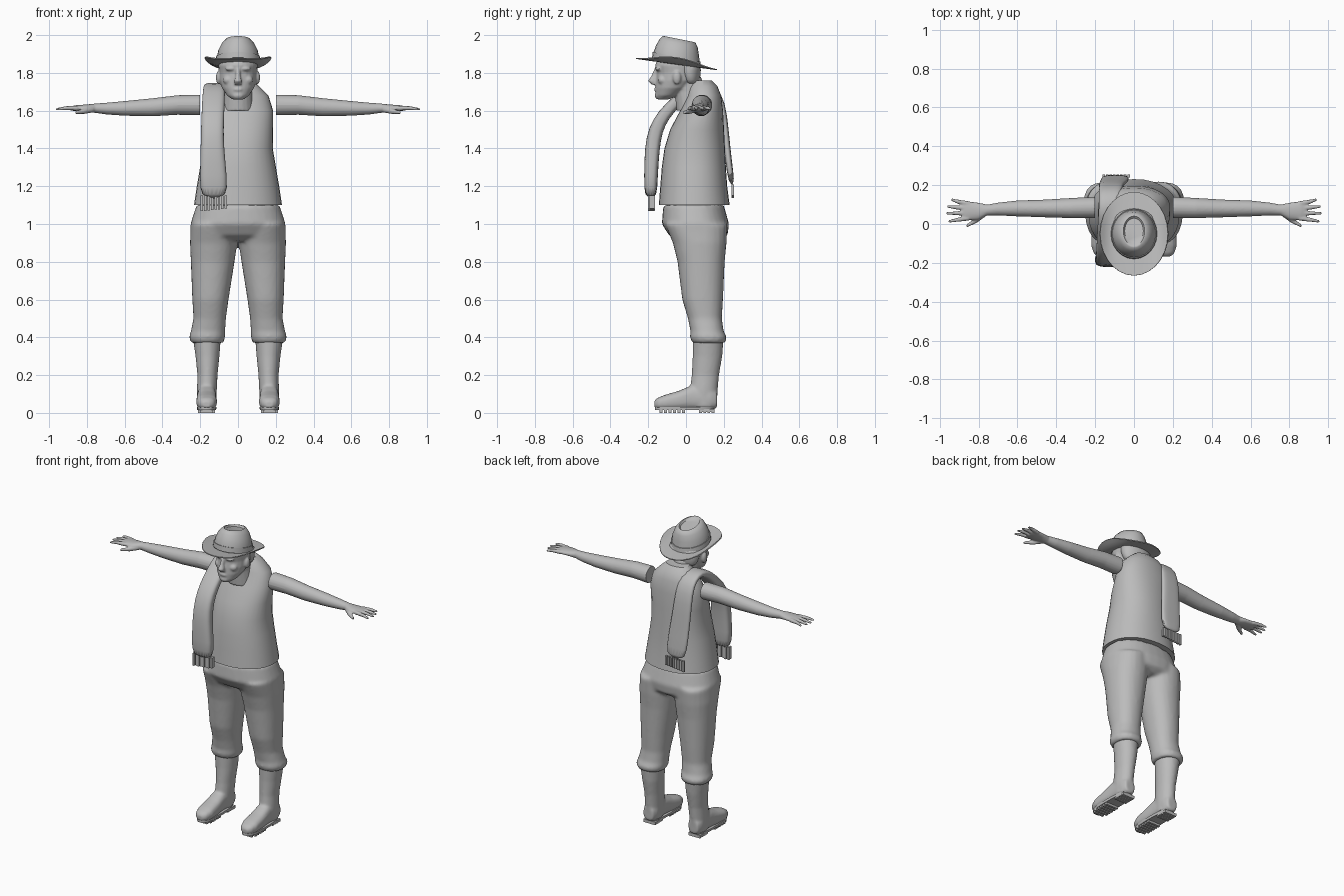
import bpy, bmesh, math
from mathutils import Vector

if "Cube" in bpy.data.objects:
    bpy.data.objects.remove(bpy.data.objects["Cube"])

grey = bpy.data.materials.new("plain grey")
grey.use_nodes = True
grey.diffuse_color = (0.5, 0.5, 0.5, 1)
grey.node_tree.nodes["Principled BSDF"].inputs["Base Color"].default_value = grey.diffuse_color
X, Y, Z = Vector((1, 0, 0)), Vector((0, 1, 0)), Vector((0, 0, 1))


def tube(bm, sections, u=X, v=None, n=20, p=2.0):
    """Loft superellipse rings; each section is (x, y, z, radius along u, radius along v)."""
    rings = []
    pts = [Vector(s[:3]) for s in sections]
    for i, s in enumerate(sections):
        t = pts[min(i + 1, len(pts) - 1)] - pts[max(i - 1, 0)]
        w = v or t.cross(u).normalized()
        ring = []
        for k in range(n):
            a = 2 * math.pi * k / n
            c, d = math.cos(a), math.sin(a)
            c = math.copysign(abs(c) ** (2 / p), c)
            d = math.copysign(abs(d) ** (2 / p), d)
            ring.append(bm.verts.new(pts[i] + u * c * s[3] + w * d * s[4]))
        rings.append(ring)
    for a, b in zip(rings, rings[1:]):
        for k in range(n):
            bm.faces.new((a[k], a[(k + 1) % n], b[(k + 1) % n], b[k]))
    bm.faces.new(rings[0])
    bm.faces.new(rings[-1])


def span(z, x0, x1, y0, y1):
    """Section given by its extents at height z."""
    return ((x0 + x1) / 2, (y0 + y1) / 2, z, (x1 - x0) / 2, (y1 - y0) / 2)


def body(z, hw, y0, y1):
    return span(z, -hw, hw, y0, y1)


def ball(bm, c, r):
    tube(bm, [(c[0], c[1], c[2] + r[2] * math.sin(a), r[0] * math.cos(a), r[1] * math.cos(a))
              for a in [math.radians(d) for d in range(-80, 81, 20)]], v=Y, n=14)


def block(bm, x0, x1, y0, y1, z0, z1):
    v = [bm.verts.new((x, y, z)) for z in (z0, z1) for x, y in ((x0, y0), (x1, y0), (x1, y1), (x0, y1))]
    for f in ((0, 1, 2, 3), (4, 5, 6, 7), (0, 1, 5, 4), (1, 2, 6, 5), (2, 3, 7, 6), (3, 0, 4, 7)):
        bm.faces.new([v[i] for i in f])


def finish(name, bm, mirror=False, voxel=0, subdiv=0, cutter=None, thick=0, angle=40):
    bmesh.ops.recalc_face_normals(bm, faces=bm.faces)
    me = bpy.data.meshes.new(name)
    bm.to_mesh(me)
    bm.free()
    me.materials.append(grey)
    ob = bpy.data.objects.new(name, me)
    bpy.context.collection.objects.link(ob)
    if mirror:
        ob.modifiers.new("mirror", "MIRROR").use_mirror_merge = False
    if thick:
        ob.modifiers.new("thick", "SOLIDIFY").thickness = thick
    if subdiv:
        ob.modifiers.new("round", "SUBSURF").levels = subdiv
    if voxel:
        m = ob.modifiers.new("blend", "REMESH")
        m.mode, m.voxel_size = "VOXEL", voxel
        m = ob.modifiers.new("soften", "SMOOTH")
        m.iterations, m.factor = 5, 0.5
    if cutter:
        m = ob.modifiers.new("cut", "BOOLEAN")
        m.operation, m.object, m.solver = "DIFFERENCE", cutter, "EXACT"
    bpy.ops.object.select_all(action="DESELECT")
    ob.select_set(True)
    bpy.context.view_layer.objects.active = ob
    bpy.ops.object.convert(target="MESH")
    bpy.ops.object.shade_smooth_by_angle(angle=math.radians(angle))
    return ob


# shirt: torso and sleeves blended, then cut open at neck, placket and hem
torso = [body(1.02, .258, -.168, .258), body(1.1, .247, -.158, .245), body(1.2, .232, -.15, .232),
         body(1.3, .215, -.142, .225), body(1.4, .198, -.128, .22), body(1.5, .2, -.098, .215),
         body(1.6, .2, -.045, .21), body(1.68, .175, -.01, .2), body(1.73, .125, .0, .18),
         body(1.76, .09, .02, .15)]
bm = bmesh.new()
block(bm, -.002, .002, -.4, 0, 1.1, 1.5)
for outline in (((-.08, 1.68), (.08, 1.68), (0, 1.435)), ((-.085, .97), (.085, .97), (0, 1.16))):
    front = [bm.verts.new((x, -.4, z)) for x, z in outline]
    back = [bm.verts.new((x, .02, z)) for x, z in outline]
    bm.faces.new(front)
    bm.faces.new(back)
    for i in range(3):
        j = (i + 1) % 3
        bm.faces.new((front[i], front[j], back[j], back[i]))
cutter = finish("front_cutter", bm)
cutter.hide_render = True
bm = bmesh.new()
tube(bm, torso, v=Y, n=32, p=2.2)
for s in (1, -1):
    tube(bm, [(s * .05, .09, 1.61, .11, .14), (s * .14, .09, 1.605, .11, .135), (s * .2, .088, 1.6, .1, .12),
              (s * .25, .086, 1.613, .085, .095), (s * .318, .083, 1.613, .077, .083)], u=Y, v=Z, n=24)
finish("shirt", bm, voxel=.011, cutter=cutter)
bpy.data.objects.remove(cutter)

# undershirt seen through the openings
bm = bmesh.new()
tube(bm, [(x, y, z, a - .014, b - .014) for x, y, z, a, b in torso[1:]], v=Y, n=32, p=2.2)
finish("undershirt", bm)

# trousers
bm = bmesh.new()
tube(bm, [body(1.1, .22, -.12, .2), body(1.0, .252, -.128, .228), body(.94, .25, -.09, .22),
          body(.91, .2, -.04, .18)], v=Y, n=32, p=2.3)
tube(bm, [span(1.0, .01, .25, -.11, .22), span(.9, .004, .254, -.07, .215), span(.8, .018, .25, -.045, .205),
          span(.6, .05, .242, -.02, .196), span(.5, .064, .236, .01, .19), span(.43, .068, .25, .024, .2),
          span(.4, .068, .26, .02, .217), span(.37, .078, .248, .035, .207)], v=Y, n=24, p=2.2)
finish("trousers", bm, mirror=True, voxel=.011)

# boots: shaft and foot
bm = bmesh.new()
tube(bm, [span(.4, .09, .24, .035, .2), span(.3, .098, .225, .035, .192), span(.2, .108, .215, .03, .175),
          span(.12, .112, .217, .02, .168), span(.03, .118, .214, .03, .163)], v=Y)
tube(bm, [(.166, .165, .07, .035, .045), (.166, .13, .078, .049, .06), (.166, .03, .082, .05, .064),
          (.166, -.04, .066, .054, .05), (.166, -.11, .056, .055, .04), (.166, -.15, .05, .042, .03),
          (.166, -.168, .046, .022, .018)], v=Z, p=2.6)
finish("boots", bm, mirror=True, voxel=.008)

# soles with heel and lugs
bm = bmesh.new()
tube(bm, [(.166, -.01, .014, .05, .155), (.166, -.005, .03, .052, .16)], v=Y, n=28, p=2.8)
block(bm, .122, .21, .07, .15, .004, .02)
for i in range(6):
    y = -.14 + i * .024
    w = .034 if i == 0 else .045
    block(bm, .166 - w, .166 + w, y, y + .015, 0, .02)
for i in range(4):
    block(bm, .124, .208, .07 + i * .022, .084 + i * .022, 0, .01)
finish("soles", bm, mirror=True, angle=30)

# arms with hands
bm = bmesh.new()
tube(bm, [(.2, .085, 1.63, .055, .055), (.32, .082, 1.63, .052, .052), (.45, .08, 1.618, .046, .048),
          (.6, .08, 1.612, .041, .039), (.7, .077, 1.611, .033, .031), (.755, .072, 1.613, .028, .025),
          (.8, .066, 1.613, .044, .02), (.86, .068, 1.613, .05, .016), (.885, .068, 1.612, .046, .011)],
     u=Y, v=Z)
for y0, x1, y1 in ((.03, .955, .013), (.056, .965, .055), (.08, .96, .09), (.105, .94, .126)):
    tube(bm, [(.85, y0, 1.613, .013, .013), (.91, (y0 + y1) / 2, 1.614, .011, .011), (x1, y1, 1.607, .007, .007)],
         u=Y, v=Z, n=10)
tube(bm, [(.765, .055, 1.606, .018, .015), (.81, .02, 1.597, .015, .015), (.862, -.01, 1.59, .009, .009)],
     u=Y, v=Z, n=10)
finish("arms", bm, mirror=True, voxel=.005)

# head: skull, brow, nose, lips, chin, ears and neck
bm = bmesh.new()
tube(bm, [body(1.66, .03, -.155, -.09), body(1.68, .058, -.162, -.04), body(1.72, .085, -.163, .02),
          body(1.76, .098, -.16, .06), body(1.8, .1, -.155, .07), body(1.84, .104, -.164, .074),
          body(1.9, .09, -.14, .06)], v=Y, n=28)
tube(bm, [(0, -.152, 1.825, .012, .014), (0, -.165, 1.785, .013, .018), (0, -.178, 1.757, .021, .024),
          (0, -.168, 1.738, .018, .014)], v=Y, n=12)
tube(bm, [(0, .04, 1.6, .085, .09), (0, .02, 1.7, .074, .08), (0, .0, 1.78, .075, .08)], v=Y)
ball(bm, (0, -.155, 1.712), (.028, .014, .012))
ball(bm, (0, -.15, 1.68), (.03, .016, .018))
for s in (1, -1):
    ball(bm, (s * .036, -.143, 1.822), (.032, .02, .012))
    ball(bm, (s * .05, -.125, 1.762), (.03, .025, .025))
    ball(bm, (s * .103, -.048, 1.775), (.014, .022, .036))
finish("head", bm, voxel=.0055)

# hair at the back and sides
bm = bmesh.new()
tube(bm, [body(1.735, .075, -.01, .066), body(1.76, .098, -.025, .074), body(1.81, .107, -.05, .08),
          body(1.87, .108, -.06, .08)], v=Y, n=24)
finish("hair", bm, subdiv=1)

# hat crown with a sunken top, tilted back
tilt = Vector((0, 1, -.2))
bm = bmesh.new()
tube(bm, [(0, -.05, 1.85, .115, .126), (0, -.05, 1.885, .112, .122), (0, -.046, 1.92, .104, .114),
          (0, -.04, 1.955, .086, .102), (0, -.036, 1.978, .064, .086), (0, -.036, 1.979, .055, .077),
          (0, -.036, 1.968, .048, .066)], v=tilt, n=24)
finish("hat_crown", bm, angle=50)
bm = bmesh.new()
tube(bm, [(0, -.05, 1.855, .119, .13), (0, -.05, 1.885, .116, .126)], v=tilt, n=24)
finish("hat_band", bm, angle=50)

# hat brim with sides curled up
bm = bmesh.new()
n, rows = 28, []
for j in range(5):
    t = j / 4
    row = []
    for k in range(n):
        a = 2 * math.pi * k / n
        x, y = (.1 + .074 * t) * math.cos(a), (.11 + .105 * t) * math.sin(a)
        row.append(bm.verts.new((x, y - .05, 1.85 - .14 * y + .034 * t * t * math.cos(a) ** 4)))
    rows.append(row)
for a, b in zip(rows, rows[1:]):
    for k in range(n):
        bm.faces.new((a[k], a[(k + 1) % n], b[(k + 1) % n], b[k]))
finish("hat_brim", bm, thick=.006)

# scarf hung over the right shoulder, front end to back end
bm = bmesh.new()
tube(bm, [(-.128, -.187, 1.13, .073, .034), (-.13, -.186, 1.25, .072, .036), (-.136, -.18, 1.4, .062, .04),
          (-.136, -.162, 1.5, .06, .038), (-.133, -.118, 1.58, .06, .034), (-.13, -.05, 1.65, .06, .03),
          (-.128, .01, 1.705, .058, .026), (-.125, .08, 1.735, .056, .022), (-.124, .15, 1.715, .056, .02),
          (-.12, .19, 1.64, .06, .02), (-.115, .208, 1.5, .065, .018), (-.1, .222, 1.35, .07, .018),
          (-.092, .245, 1.2, .074, .016)], n=24, p=3)
finish("scarf", bm, subdiv=1, angle=60)
bm = bmesh.new()
for i in range(8):
    x = -.198 + i * .0182
    y = -.2 + .006 * (i % 2)
    z = 1.068 + .002 * i
    block(bm, x, x + .013, y, y + .03, z, 1.15)
    block(bm, x + .036, x + .049, .24, .254, z + .07, 1.21)
finish("scarf_fringe", bm)
